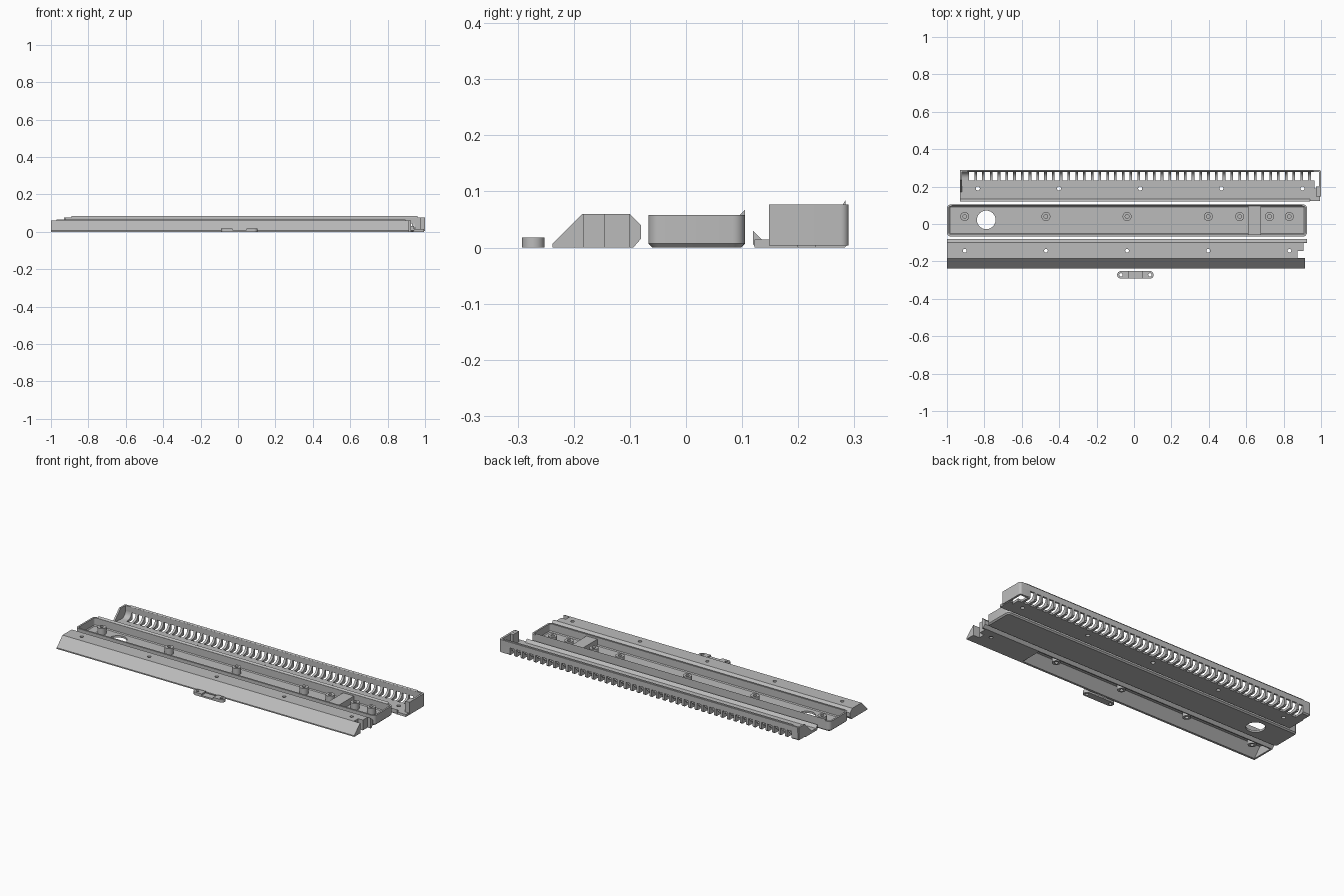
import bpy, bmesh, math
from mathutils import Vector

if "Cube" in bpy.data.objects:
    bpy.data.objects.remove(bpy.data.objects["Cube"])

grey = bpy.data.materials.new("plain grey")
grey.diffuse_color = (0.5, 0.5, 0.5, 1)
grey.use_nodes = True
grey.node_tree.nodes["Principled BSDF"].inputs["Base Color"].default_value = grey.diffuse_color


def finish(bm, name):
    bmesh.ops.recalc_face_normals(bm, faces=bm.faces)
    me = bpy.data.meshes.new(name)
    bm.to_mesh(me)
    bm.free()
    ob = bpy.data.objects.new(name, me)
    bpy.context.collection.objects.link(ob)
    me.materials.append(grey)
    return ob


def loft(name, rings, closed=False):
    """Skin equal-length point rings; cap the ends or join last to first."""
    bm = bmesh.new()
    vs = [[bm.verts.new(p) for p in r] for r in rings]
    n = len(vs[0])
    pairs = list(zip(vs, vs[1:])) + ([(vs[-1], vs[0])] if closed else [])
    for a, b in pairs:
        for i in range(n):
            j = (i + 1) % n
            bm.faces.new((a[i], a[j], b[j], b[i]))
    if not closed:
        bm.faces.new(vs[0])
        bm.faces.new(vs[-1])
    return finish(bm, name)


def along_x(name, profile, x0, x1):
    """Extrude a (y, z) profile along x."""
    return loft(name, [[(x, y, z) for y, z in profile] for x in (x0, x1)])


def along_z(name, plan, z0, z1):
    """Extrude an (x, y) plan along z."""
    return loft(name, [[(x, y, z) for x, y in plan] for z in (z0, z1)])


def box(name, x0, x1, y0, y1, z0, z1):
    return along_z(name, [(x0, y0), (x1, y0), (x1, y1), (x0, y1)], z0, z1)


def round_rect(x0, x1, y0, y1, r, inset, z, seg=6):
    pts = []
    corners = ((x1 - r, y1 - r), (x0 + r, y1 - r), (x0 + r, y0 + r), (x1 - r, y0 + r))
    for k, (cx, cy) in enumerate(corners):
        for i in range(seg + 1):
            a = math.pi / 2 * (k + i / seg)
            pts.append((cx + (r - inset) * math.cos(a), cy + (r - inset) * math.sin(a), z))
    return pts


def circle(x, y, r, z, n=24):
    return [(x + r * math.cos(2 * math.pi * i / n), y + r * math.sin(2 * math.pi * i / n), z)
            for i in range(n)]


def tube(name, x, y, r, hole, z0, z1):
    return loft(name, [circle(x, y, r, z0), circle(x, y, r, z1),
                       circle(x, y, hole, z1), circle(x, y, hole, z0)], closed=True)


def cut(ob, cutters):
    for c in cutters:
        c.hide_render = True
        m = ob.modifiers.new("cut", 'BOOLEAN')
        m.operation, m.solver, m.object = 'DIFFERENCE', 'EXACT', c
        bpy.context.view_layer.objects.active = ob
        bpy.ops.object.modifier_apply(modifier=m.name)
        bpy.data.objects.remove(c)


def drill(x, y, r):
    return loft("drill", [circle(x, y, r, -0.05), circle(x, y, r, 0.15)])


screws = [-0.905 + 0.434 * i for i in range(5)]

# Open tray with chamfered base, cable hole, snap ridge
tray = loft("tray", [round_rect(-1, 0.925, -0.067, 0.105, 0.022, i, z) for i, z in
                     ((0.007, 0), (0, 0.007), (0, 0.058), (0.01, 0.058),
                      (0.01, 0.016), (0.015, 0.011))])
cut(tray, [drill(-0.79, 0.022, 0.05)])
along_x("tray_ridge", [(0.095, 0.057), (0.105, 0.057), (0.105, 0.067)], -0.97, 0.895)

# Screw posts in the tray
for x in screws[:4] + [0.565, 0.725, 0.83]:
    tube("tray_post", x, 0.04, 0.024, 0.01, 0.009, 0.048)

# Bridge across the tray
along_x("bridge_top", [(-0.058, 0.04), (0.096, 0.04), (0.096, 0.048), (-0.058, 0.048)], 0.61, 0.68)
for x in (0.61, 0.672):
    box("bridge_wall", x, x + 0.008, -0.058, 0.096, 0.01, 0.041)

# Sloped cover, hollow from below, with a stepped right end
cover = along_x("cover", [(-0.238, 0), (-0.238, 0.007), (-0.185, 0.06), (-0.1, 0.06),
                          (-0.08, 0.04), (-0.08, 0.016), (-0.094, 0)], -1, 0.925)


def cavity(x0, x1, z0):
    return along_x("cavity", [(-0.229 + max(z0, 0), z0), (-0.182, 0.051), (-0.104, 0.051),
                              (-0.089, 0.037), (-0.089, 0.018), (-0.103, z0)], x0, x1)


cut(cover, [cavity(-0.99, 0.55, -0.004), cavity(0.54, 0.862, 0.008),
            box("notch", 0.905, 1, -0.15, -0.102, -0.1, 0.1),
            box("notch", 0.875, 1, -0.183, -0.145, -0.1, 0.1),
            box("notch", 0.915, 1, -0.3, -0.18, -0.1, 0.1)]
    + [drill(x, -0.143, 0.01) for x in screws])
for x in screws:
    tube("cover_post", x, -0.143, 0.022, 0.01, 0.012, 0.055)

# Vent rail: floor with a raised front lip
floor = along_x("vent_floor", [(0.126, 0), (0.232, 0), (0.232, 0.014), (0.135, 0.014),
                               (0.119, 0.03), (0.119, 0.006)], -0.93, 0.94)
cut(floor, [drill(x + 0.07, 0.19, 0.011) for x in screws])

# Curved ribs between floor and back wall
bend = [(0.245 + 0.034 * math.sin(a), 0.046 - 0.034 * math.cos(a))
        for a in [math.pi / 2 * i / 6 for i in range(7)]]
rib = [(0.23, 0.012)] + bend + [(0.29, 0.046), (0.29, 0.007), (0.283, 0), (0.23, 0)]
for i in range(45):
    x = -0.888 + 0.0415 * i
    along_x("vent_rib", rib, x - 0.007, x + 0.007)
along_x("vent_rib_end", rib, -0.925, -0.89)

# Back wall wrapping round the right end
r = 0.014
arc = [(1 - r + r * math.cos(a), 0.29 - r + r * math.sin(a))
       for a in [math.pi / 2 * i / 6 for i in range(7)]]
along_z("vent_back_wall", [(-0.93, 0.279), (0.988, 0.279), (0.988, 0.148), (1, 0.148)]
        + arc + [(-0.922, 0.29), (-0.93, 0.282)], 0.044, 0.077)
along_z("vent_end_wall", [(0.945, 0.279), (0.988, 0.279), (0.988, 0.148), (1, 0.148)]
        + arc + [(0.945, 0.29)], 0.004, 0.045)
along_x("vent_ridge", [(0.279, 0.076), (0.284, 0.076), (0.284, 0.084), (0.28, 0.084)][:3],
        -0.89, 0.96)

# Sloped left end wall, right end floor and corner post
along_x("vent_left_wall", [(0.17, 0.012), (0.235, 0.077), (0.288, 0.077), (0.288, 0.004),
                           (0.17, 0.004)], -0.93, -0.92)
box("vent_end_floor", 0.935, 0.995, 0.122, 0.19, 0, 0.014)
box("vent_end_lip", 0.935, 0.965, 0.185, 0.232, 0, 0.014)
box("vent_corner_post", 0.972, 0.995, 0.148, 0.2, 0, 0.076)

# Small strap clamp with two screw holes and a recessed middle
clamp = loft("strap_clamp", [round_rect(-0.09, 0.105, -0.292, -0.252, 0.0199, 0, z)
                             for z in (0, 0.018)])
cut(clamp, [box("recess", -0.03, 0.045, -0.4, -0.2, 0.009, 0.1),
            drill(-0.07, -0.272, 0.009), drill(0.085, -0.272, 0.009)])

# Smooth only the gentle curves
bpy.ops.object.select_all(action='SELECT')
bpy.context.view_layer.objects.active = tray
bpy.ops.object.shade_smooth_by_angle(angle=math.radians(30))
